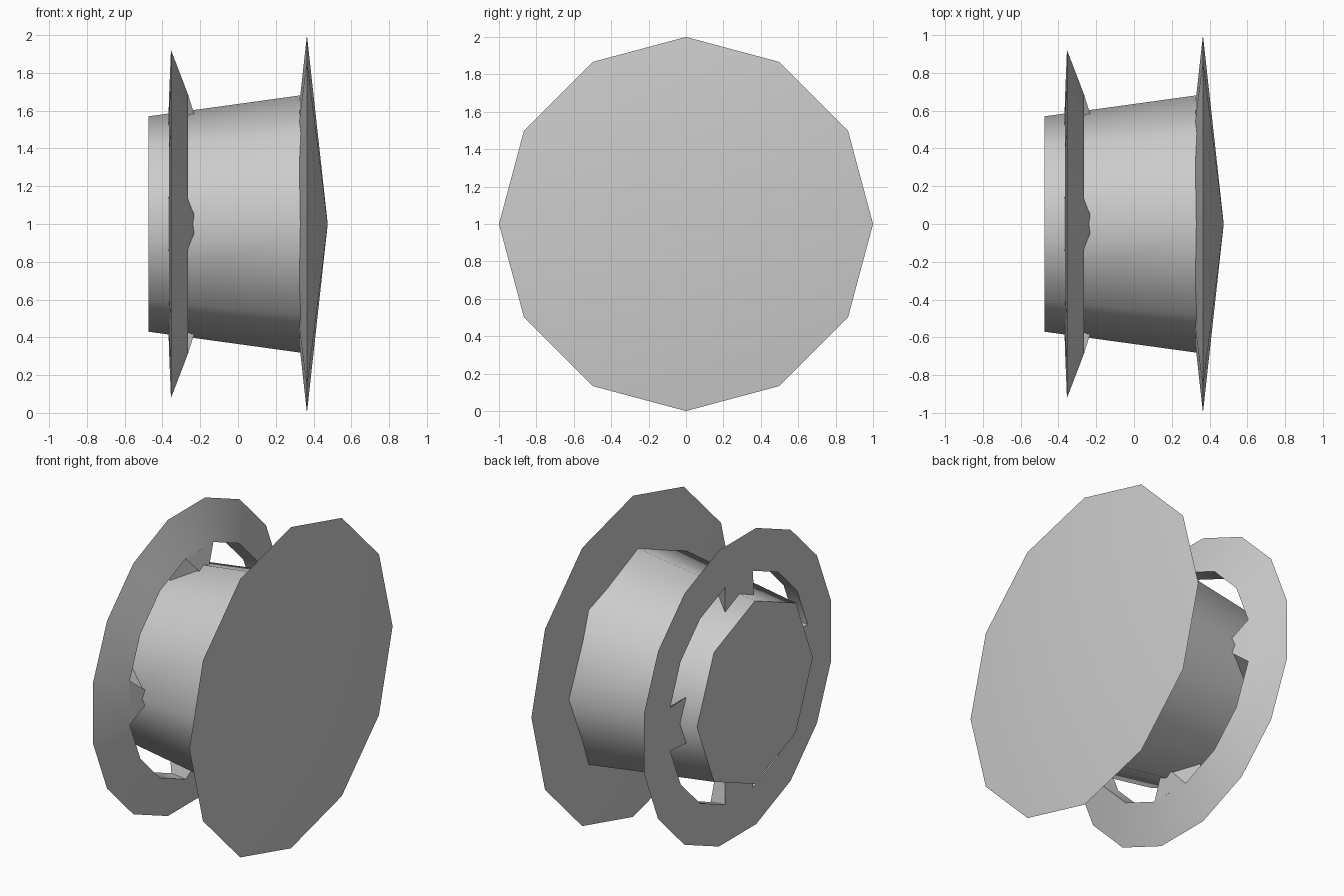
import bpy, bmesh
from math import sin, cos, pi, radians

if "Cube" in bpy.data.objects:
    bpy.data.objects.remove(bpy.data.objects["Cube"])


def finish(name, bm):
    bmesh.ops.recalc_face_normals(bm, faces=bm.faces)
    mesh = bpy.data.meshes.new(name)
    bm.to_mesh(mesh)
    bm.free()
    ob = bpy.data.objects.new(name, mesh)
    bpy.context.collection.objects.link(ob)
    ob.location.z = 1.0
    bpy.ops.object.select_all(action='DESELECT')
    ob.select_set(True)
    bpy.context.view_layer.objects.active = ob
    bpy.ops.object.shade_smooth_by_angle(angle=radians(50))
    return ob


def lathe(name, profile, sides, offset=0.0, closed=False):
    """Turn (x, radius) points around the x axis; radius 0 makes a tip."""
    bm = bmesh.new()
    rings = []
    for x, r in profile:
        if r == 0:
            rings.append([bm.verts.new((x, 0, 0))] * sides)
        else:
            angles = [offset + 2 * pi * i / sides for i in range(sides)]
            rings.append([bm.verts.new((x, r * sin(a), r * cos(a))) for a in angles])
    pairs = list(zip(rings, rings[1:]))
    if closed:
        pairs.append((rings[-1], rings[0]))
    else:
        for ring, (x, r) in ((rings[0], profile[0]), (rings[-1], profile[-1])):
            if r:
                bm.faces.new(ring)
    for a, b in pairs:
        for i in range(sides):
            j = (i + 1) % sides
            bm.faces.new(dict.fromkeys((a[i], a[j], b[j], b[i])))
    return finish(name, bm)


# eight-sided tapered drum
lathe("drum", [(-0.475, 0.57), (0.36, 0.685)], 8)

# twelve-sided double-cone disc
lathe("front_disc", [(0.475, 0), (0.365, 1.0), (0.255, 0)], 12)

# sixteen-sided collar with a flat back and sloping front
lathe("rear_ring", [(-0.355, 0.94), (-0.365, 0.69), (-0.265, 0.70)], 16, pi / 16, closed=True)

# four tabs joining the collar to the drum corners: (x, radius, half width)
corners = [(-0.365, 0.677, 0.135), (-0.265, 0.687, 0.136),
           (-0.225, 0.56, 0.03), (-0.37, 0.50, 0.145)]
for k, side in enumerate(("top", "back", "bottom", "front")):
    a = k * pi / 2
    bm = bmesh.new()
    rows = [[bm.verts.new((x, r * sin(a) + s * w * cos(a), r * cos(a) - s * w * sin(a)))
             for x, r, w in corners] for s in (-1, 1)]
    for row in rows:
        bm.faces.new(row)
    for i in range(4):
        j = (i + 1) % 4
        bm.faces.new((rows[0][i], rows[0][j], rows[1][j], rows[1][i]))
    finish(side + "_tab", bm)
